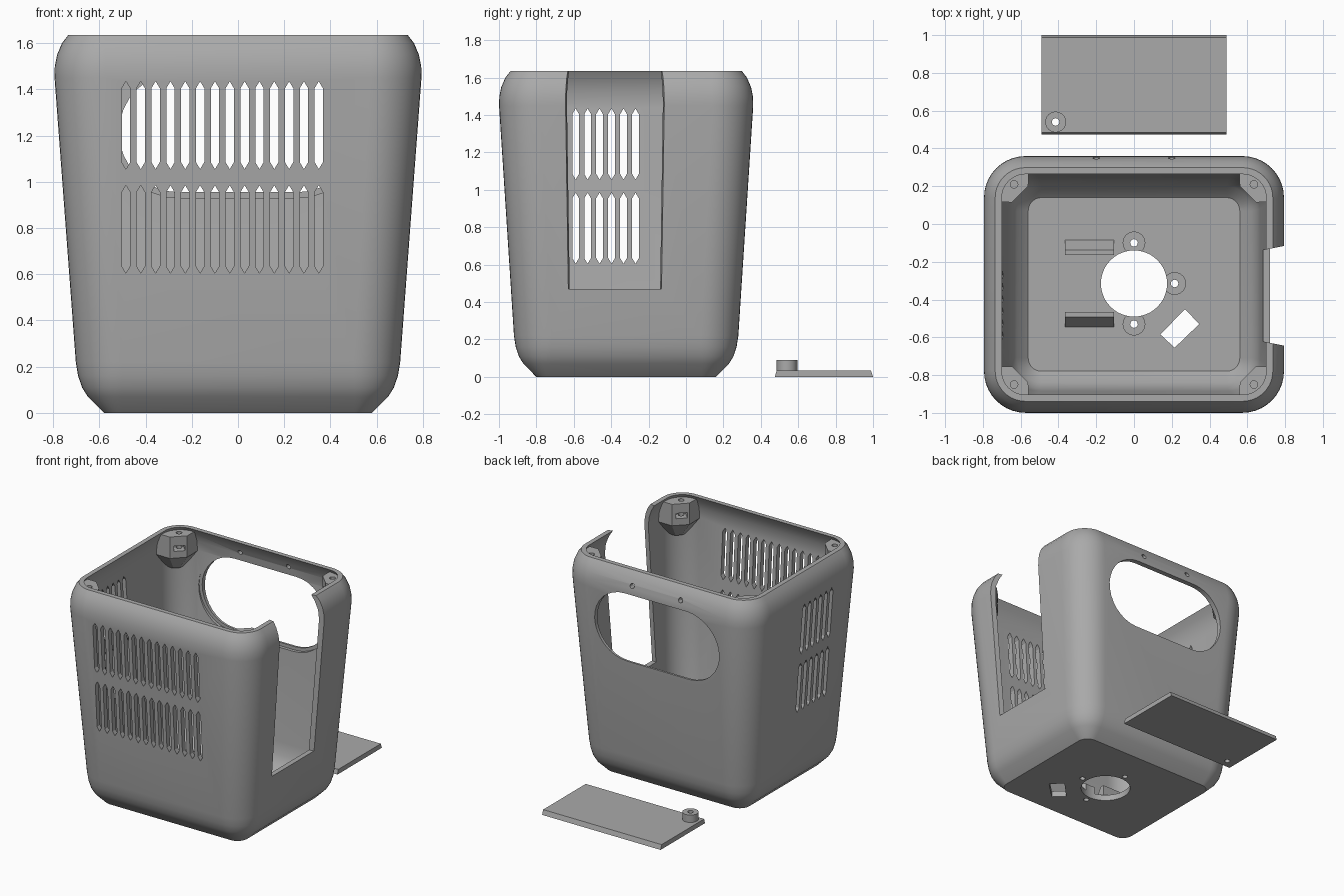
import bpy, bmesh, math
from mathutils import Matrix, Vector

cube = bpy.data.objects.get("Cube")
if cube:
    bpy.data.objects.remove(cube, do_unlink=True)

grey = bpy.data.materials.new("plain_grey")
grey.use_nodes = True
COLOUR = (0.4, 0.4, 0.4, 1)
grey.diffuse_color = COLOUR
grey.node_tree.nodes["Principled BSDF"].inputs["Base Color"].default_value = COLOUR

CY = -0.32          # depth centre of the housing
TOP = 1.635


def loft(bm, rings):
    """Skin a stack of equal-length rings and cap both ends."""
    loops = [[bm.verts.new(p) for p in ring] for ring in rings]
    n = len(loops[0])
    for a, b in zip(loops, loops[1:]):
        for i in range(n):
            j = (i + 1) % n
            bm.faces.new((a[i], a[j], b[j], b[i]))
    bm.faces.new(loops[0])
    bm.faces.new(loops[-1])


def prism(bm, points, d0, d1, axis="z"):
    """Extrude a 2D outline along one axis."""
    place = {"x": lambda u, v, d: (d, u, v),
             "y": lambda u, v, d: (u, d, v),
             "z": lambda u, v, d: (u, v, d)}[axis]
    loft(bm, [[place(u, v, d) for u, v in points] for d in (d0, d1)])


def circle(x, y, r, n=32):
    return [(x + r * math.cos(2 * math.pi * i / n), y + r * math.sin(2 * math.pi * i / n))
            for i in range(n)]


def finish(name, bm):
    bmesh.ops.recalc_face_normals(bm, faces=bm.faces)
    mesh = bpy.data.meshes.new(name)
    bm.to_mesh(mesh)
    bm.free()
    mesh.materials.append(grey)
    obj = bpy.data.objects.new(name, mesh)
    bpy.context.collection.objects.link(obj)
    return obj


def activate(obj):
    bpy.ops.object.select_all(action="DESELECT")
    obj.select_set(True)
    bpy.context.view_layer.objects.active = obj


def cut(obj, bm):
    """Subtract the cutter shape from an object."""
    cutter = finish("cutter", bm)
    cutter.hide_render = True
    mod = obj.modifiers.new("cut", "BOOLEAN")
    mod.operation, mod.solver, mod.object = "DIFFERENCE", "EXACT", cutter
    activate(obj)
    bpy.ops.object.modifier_apply(modifier=mod.name)
    bpy.data.objects.remove(cutter, do_unlink=True)


def smooth(obj):
    activate(obj)
    bpy.ops.object.shade_smooth_by_angle(angle=math.radians(30))


def rounded_ring(z, hx, r, steps=10):
    """Rounded rectangle at height z."""
    hy = hx - 0.10 - 0.01 * z
    ring = []
    for k, (sx, sy) in enumerate(((1, 1), (-1, 1), (-1, -1), (1, -1))):
        for i in range(steps + 1):
            a = math.pi / 2 * (k + i / steps)
            ring.append((sx * (hx - r) + r * math.cos(a),
                         CY + sy * (hy - r) + r * math.sin(a), z))
    return ring


# Housing: outer skin going up, inner skin coming back down
outer = [(0, .58, .08), (.07, .65, .145), (.11, .675, .17), (.16, .692, .19), (.22, .702, .2),
         (1.45, .794, .22), (1.5, .793, .22), (1.55, .783, .21), (1.6, .762, .19), (TOP, .735, .16)]
inner = [(TOP, .7, .125), (1.59, .727, .152), (1.53, .75, .175), (1.46, .757, .182),
         (.25, .667, .165), (.16, .652, .155), (.1, .62, .13), (.045, .56, .07)]
bm = bmesh.new()
loft(bm, [rounded_ring(*p) for p in outer + inner])
housing = finish("housing", bm)


# Ventilation slots with pointed ends, in two rows
def slot(c, z0, z1, w=0.018, tip=0.03):
    return [(c, z0), (c + w, z0 + tip), (c + w, z1 - tip),
            (c, z1), (c - w, z1 - tip), (c - w, z0 + tip)]


bm = bmesh.new()
for z0, z1 in ((.605, .985), (1.055, 1.435)):
    for i in range(14):
        prism(bm, slot(-.485 + .0642 * i, z0, z1), -1.1, -.85, "y")
    for i in range(6):
        prism(bm, slot(-.59 + .064 * i, z0, z1), -.9, -.62, "x")
cut(housing, bm)

# Open notch in the left wall, flaring outwards
bm = bmesh.new()
prism(bm, [(.6, -.605), (.85, -.655), (.85, -.105), (.6, -.155)], .47, 1.8)
cut(housing, bm)


# Stadium-shaped back window with an inner recess
def stadium(half, r, z, n=16):
    pts = []
    for side, start in ((1, -math.pi / 2), (-1, math.pi / 2)):
        for i in range(n + 1):
            a = start + math.pi * i / n
            pts.append((side * (half - r) + r * math.cos(a), z + r * math.sin(a)))
    return pts


for grow, y0, y1 in ((0, .15, .5), (.025, .15, .312)):
    bm = bmesh.new()
    prism(bm, stadium(.515 + grow, .26 + grow, 1.215), y0, y1, "y")
    cut(housing, bm)

# Small screw holes above the back window
bm = bmesh.new()
for x in (-.2, .2):
    prism(bm, circle(x, 1.54, .018, 12), .2, .5, "y")
cut(housing, bm)

# Floor bosses, then floor openings through both
bosses = [(0, -.1), (0, -.53), (.215, -.315)]
parts = [housing]
for i, (x, y) in enumerate(bosses):
    bm = bmesh.new()
    prism(bm, circle(x, y, .06), .03, .1)
    parts.append(finish("floor_boss_%d" % (i + 1), bm))
for part in parts:
    bm = bmesh.new()
    prism(bm, circle(0, -.315, .175, 48), -.1, .3)
    cut(part, bm)
    bm = bmesh.new()
    for x, y in bosses:
        prism(bm, circle(x, y, .02, 16), -.1, .3)
    prism(bm, [(.14, -.585), (.215, -.655), (.345, -.53), (.27, -.45)], -.1, .3)
    cut(part, bm)
    smooth(part)

# Pair of wedge-shaped clips on the floor
for name, s in (("front_clip", -1), ("back_clip", 1)):
    bm = bmesh.new()
    y = -.315
    prism(bm, [(y + s * .15, .03), (y + s * .24, .03), (y + s * .178, .13), (y + s * .15, .13)],
          -.365, -.105, "x")
    finish(name, bm)


# Corner screw brackets under the rim, tapering into the wall
def bracket_ring(z, r, a0, a1, p, q):
    pts = [p, q]
    for i in range(9):
        a = math.radians(a0 + (a1 - a0) * i / 8)
        pts.append((r * math.cos(a), r * math.sin(a)))
    return [(u, v, z) for u, v in pts]


for side, sx in (("left", 1), ("right", -1)):
    for end, sy in (("front", -1), ("back", 1)):
        def place(p):
            return (sx * (.575 + p[0]), CY + sy * (.46 + p[1]), p[2])

        rings = [bracket_ring(1.61, .155, -9, 96, (-.015, .06), (.07, -.025)),
                 bracket_ring(1.45, .195, -7, 94, (-.015, .06), (.07, -.025)),
                 bracket_ring(1.32, .188, 25, 65, (.09, .12), (.12, .09))]
        bm = bmesh.new()
        loft(bm, [[place(p) for p in ring] for ring in rings])
        bracket = finish("%s_%s_bracket" % (end, side), bm)
        # Vertical screw hole and a nut pocket in the diagonal face
        x, y, _ = place((.06, .07, 0))
        bm = bmesh.new()
        prism(bm, circle(x, y, .02, 16), 1.47, 1.8)
        cut(bracket, bm)
        pocket = [(-.035, .02), (.02, -.035), (.1, .045), (.045, .1)]
        bm = bmesh.new()
        prism(bm, [place((u, v, 0))[:2] for u, v in pocket], 1.5, 1.54)
        cut(bracket, bm)
        smooth(bracket)

# Loose cover plate with sloped ends and a screw boss
bm = bmesh.new()
prism(bm, [(.475, 0), (1, 0), (.988, .035), (.485, .035)], -.49, .49, "x")
plate = finish("cover_plate", bm)
bm = bmesh.new()
prism(bm, circle(-.415, .54, .055), .03, .09)
boss = finish("cover_boss", bm)
for part in (plate, boss):
    bm = bmesh.new()
    prism(bm, circle(-.415, .54, .02, 16), -.1, .2)
    cut(part, bm)
    smooth(part)
